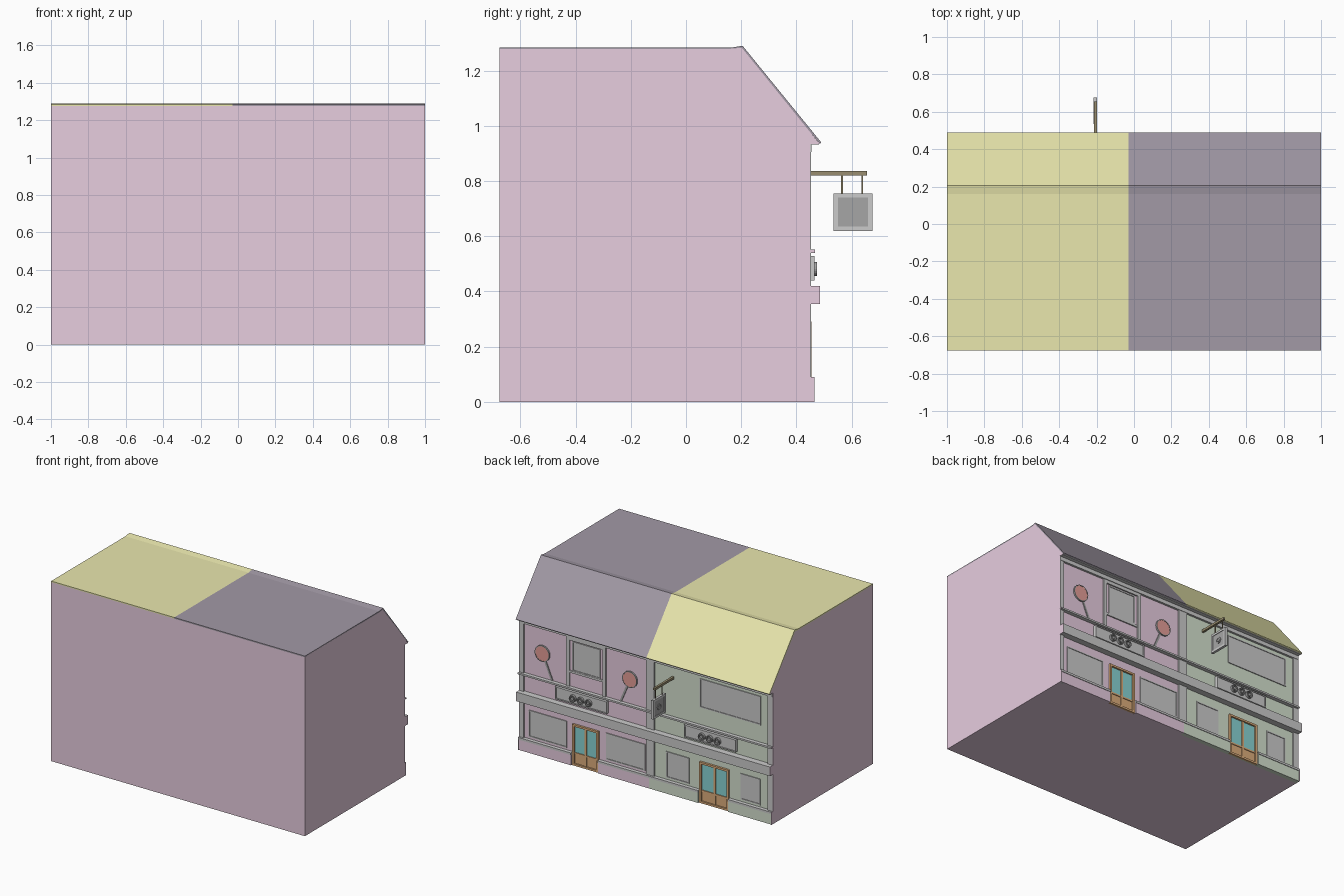
import bpy, bmesh
from math import pi, atan2, hypot
from mathutils import Matrix, Vector

if "Cube" in bpy.data.objects:
    bpy.data.objects.remove(bpy.data.objects["Cube"])


def material(name, rgb):
    m = bpy.data.materials.new(name)
    m.diffuse_color = (*rgb, 1)
    m.use_nodes = True
    m.node_tree.nodes["Principled BSDF"].inputs["Base Color"].default_value = m.diffuse_color
    return m


PINK = material("pink_wall", (0.80, 0.61, 0.74))
GREEN = material("green_wall", (0.66, 0.75, 0.62))
YELLOW = material("yellow_roof", (0.82, 0.80, 0.42))
PURPLE = material("purple_roof", (0.36, 0.32, 0.38))
ORANGE = material("orange_door", (0.72, 0.42, 0.20))
TEAL = material("teal_glass", (0.25, 0.66, 0.66))
RED = material("red_disc", (0.78, 0.34, 0.31))
WOOD = material("dark_wood", (0.32, 0.27, 0.16))
DARK = material("dark_grey", (0.38, 0.38, 0.38))


def finish(name, bm, mat):
    bmesh.ops.recalc_face_normals(bm, faces=bm.faces)
    me = bpy.data.meshes.new(name)
    bm.to_mesh(me)
    bm.free()
    if mat:
        me.materials.append(mat)
    ob = bpy.data.objects.new(name, me)
    bpy.context.collection.objects.link(ob)
    return ob


def box(name, x, y, z, mat=None):
    """Box from (min, max) ranges."""
    bm = bmesh.new()
    bmesh.ops.create_cube(bm, size=1)
    for v in bm.verts:
        v.co = [r[0] if c < 0 else r[1] for c, r in zip(v.co, (x, y, z))]
    return finish(name, bm, mat)


def extrude(name, profile, x0, x1, mat):
    """Side profile of (y, z) points swept along x."""
    bm = bmesh.new()
    face = bm.faces.new([bm.verts.new((x0, y, z)) for y, z in profile])
    new = bmesh.ops.extrude_face_region(bm, geom=[face])["geom"]
    bmesh.ops.translate(bm, vec=(x1 - x0, 0, 0),
                        verts=[g for g in new if isinstance(g, bmesh.types.BMVert)])
    return finish(name, bm, mat)


def disc(name, centre, r, depth, axis, mat=None, r_in=0):
    """Cylinder, or a flat ring when r_in is given."""
    bm = bmesh.new()
    rot = Matrix.Rotation(pi / 2, 4, axis)
    m = Matrix.Translation(centre) @ rot
    if r_in:
        n, rings = 20, []
        for rad, h in ((r_in, -1), (r, -1), (r, 1), (r_in, 1)):
            rings.append([bm.verts.new(m @ Matrix.Rotation(2 * pi * i / n, 4, 'Z')
                                       @ Vector((rad, 0, h * depth / 2))) for i in range(n)])
        for a, b in zip(rings, rings[1:] + rings[:1]):
            for i in range(n):
                j = (i + 1) % n
                bm.faces.new((a[i], a[j], b[j], b[i]))
    else:
        bmesh.ops.create_cone(bm, cap_ends=True, segments=20, radius1=r, radius2=r,
                              depth=depth, matrix=m)
    return finish(name, bm, mat)


WALL = 0.44
MID = -0.03

# Main block and end walls that follow the whole side outline
extrude("main_block", [(-0.675, 0), (0.43, 0), (0.43, 0.94), (0.20, 1.27), (-0.675, 1.275)],
        -0.997, 0.997, PINK)
outline = [(-0.675, 0), (0.465, 0), (0.465, 0.09), (0.45, 0.09), (0.45, 0.355), (0.485, 0.355),
           (0.485, 0.42), (0.45, 0.42), (0.45, 0.542), (0.467, 0.542), (0.467, 0.55), (0.45, 0.55),
           (0.45, 0.935), (0.484, 0.935), (0.202, 1.283), (0.16, 1.279), (-0.675, 1.279)]
for side, x in (("right", 0.997), ("left", -1.0)):
    extrude(side + "_end_wall", outline, x, x + 0.003, PINK)

# Two-tone facade
box("pink_facade", (MID, 0.997), (0.43, WALL), (0, 0.94), PINK)
box("green_facade", (-0.997, MID), (0.43, WALL), (0, 0.94), GREEN)

# Roof sheets: flat back part, low ridge, steep front slope
roof = [(-0.675, 1.283), (0.16, 1.283), (0.205, 1.29), (0.49, 0.94), (0.485, 0.935),
        (0.20, 1.278), (0.16, 1.274), (-0.675, 1.274)]
extrude("purple_roof", roof, MID, 1, PURPLE)
extrude("yellow_roof", roof, -1, MID, YELLOW)

# Horizontal trim across both houses
box("eave_soffit", (-0.997, 0.997), (0.43, 0.482), (0.932, 0.938))
box("eave_moulding", (-0.997, 0.997), (WALL, 0.455), (0.905, 0.932))
box("shop_cornice", (-0.997, 0.997), (WALL, 0.485), (0.355, 0.42))
box("upper_ledge", (-0.997, 0.997), (WALL, 0.467), (0.54, 0.552))

# Pilasters
for name, x in (("left", (-0.997, -0.96)), ("middle", (-0.065, 0.0)), ("right", (0.965, 0.997))):
    box(name + "_pilaster", x, (WALL, 0.452), (0, 0.935))

# Plinths with grey caps, broken by the doors
for name, x, mat in (("green_outer", (-0.997, -0.655), GREEN), ("green_inner", (-0.42, MID), GREEN),
                     ("pink_inner", (MID, 0.372), PINK), ("pink_outer", (0.583, 0.997), PINK)):
    box(name + "_plinth", x, (WALL, 0.462), (0, 0.075), mat)
    box(name + "_plinth_cap", x, (WALL, 0.466), (0.075, 0.09))


def frame(name, x, z, w, y, mat=None, bottom=True):
    """Rectangular surround built from bars."""
    box(name + "_top", x, y, (z[1] - w, z[1]), mat)
    z0 = z[0]
    if bottom:
        box(name + "_bottom", x, y, (z[0], z[0] + w), mat)
        z0 += w
    box(name + "_side_a", (x[0], x[0] + w), y, (z0, z[1] - w), mat)
    box(name + "_side_b", (x[1] - w, x[1]), y, (z0, z[1] - w), mat)


# Windows
for name, x, z in (("green_upper_window", (-0.90, -0.42), (0.675, 0.88)),
                   ("green_shop_window_a", (-0.897, -0.74), (0.105, 0.29)),
                   ("green_shop_window_b", (-0.336, -0.154), (0.105, 0.29)),
                   ("pink_shop_window_a", (0.01, 0.32), (0.105, 0.295)),
                   ("pink_shop_window_b", (0.63, 0.93), (0.105, 0.295)),
                   ("pink_upper_window", (0.365, 0.585), (0.665, 0.875))):
    box(name + "_pane", x, (WALL, 0.442), z)
    frame(name + "_frame", x, z, 0.008, (WALL, 0.446))

# Surround of the pink upper window, legs standing on the ledge
frame("upper_surround", (0.32, 0.63), (0.552, 0.907), 0.025, (WALL, 0.45), bottom=False)
box("upper_window_sill", (0.345, 0.605), (WALL, 0.448), (0.650, 0.665))

# Double doors
for name, x0, x1 in (("green_door", -0.652, -0.423), ("pink_door", 0.375, 0.58)):
    frame(name + "_frame", (x0, x1), (0, 0.292), 0.014, (WALL, 0.455), ORANGE)
    c = (x0 + x1) / 2
    box(name + "_lower_panel", (x0 + 0.014, x1 - 0.014), (WALL, 0.444), (0.014, 0.085), ORANGE)
    box(name + "_centre_post", (c - 0.008, c + 0.008), (WALL, 0.449), (0.014, 0.278), ORANGE)
    box(name + "_rail", (x0 + 0.014, x1 - 0.014), (WALL, 0.449), (0.08, 0.092), ORANGE)
    for tag, a, b in (("a", x0 + 0.014, c - 0.008), ("b", c + 0.008, x1 - 0.014)):
        box(f"{name}_glass_{tag}", (a, b), (WALL, 0.443), (0.092, 0.278), TEAL)

# Shop boards with three round ornaments each
for name, cx in (("green", -0.512), ("pink", 0.505)):
    x = (cx - 0.203, cx + 0.203)
    box(name + "_shop_board", x, (WALL, 0.460), (0.44, 0.528))
    frame(name + "_shop_board_rim", x, (0.44, 0.528), 0.008, (0.455, 0.465))
    for i in (-1, 0, 1):
        p = (cx + i * 0.062, 0.466, 0.482)
        disc(f"{name}_ornament_ring_{i + 2}", p, 0.025, 0.018, 'X', DARK, r_in=0.018)
        disc(f"{name}_ornament_core_{i + 2}", p, 0.011, 0.014, 'X', DARK)

# Red discs on leaning sticks, mirrored about the pink window
for name, s in (("a", 1), ("b", -1)):
    top, base = (0.475 + s * 0.345, 0.727), (0.475 + s * 0.27, 0.552)
    disc("red_disc_" + name, (top[0], 0.446, top[1]), 0.055, 0.008, 'X', RED)
    disc("red_disc_rim_" + name, (top[0], 0.446, top[1]), 0.058, 0.011, 'X', DARK, r_in=0.052)
    dx, dz = top[0] - base[0], top[1] - base[1]
    length = hypot(dx, dz)
    stick = box("disc_stick_" + name, (-0.007, 0.007), (-0.003, 0.003), (0, length - 0.05), DARK)
    stick.location = (base[0], 0.443, base[1])
    stick.rotation_euler.y = atan2(dx, dz)

# Hanging sign on a wooden arm
X = -0.207
box("sign_arm", (X - 0.008, X + 0.008), (WALL, 0.655), (0.82, 0.836), WOOD)
for i, y in enumerate((0.565, 0.638)):
    box(f"sign_hanger_{i + 1}", (X - 0.003, X + 0.003), (y - 0.003, y + 0.003), (0.75, 0.82), WOOD)
box("sign_panel", (X - 0.005, X + 0.005), (0.55, 0.66), (0.635, 0.74), DARK)
for i, (y, z) in enumerate((((0.535, 0.675), (0.62, 0.635)), ((0.535, 0.675), (0.74, 0.755)),
                            ((0.535, 0.55), (0.635, 0.74)), ((0.66, 0.675), (0.635, 0.74)))):
    box(f"sign_rim_{i + 1}", (X - 0.009, X + 0.009), y, z)
disc("sign_emblem_ring", (X, 0.605, 0.686), 0.022, 0.018, 'Y', DARK, r_in=0.016)
disc("sign_emblem_core", (X, 0.605, 0.686), 0.010, 0.016, 'Y', DARK)
